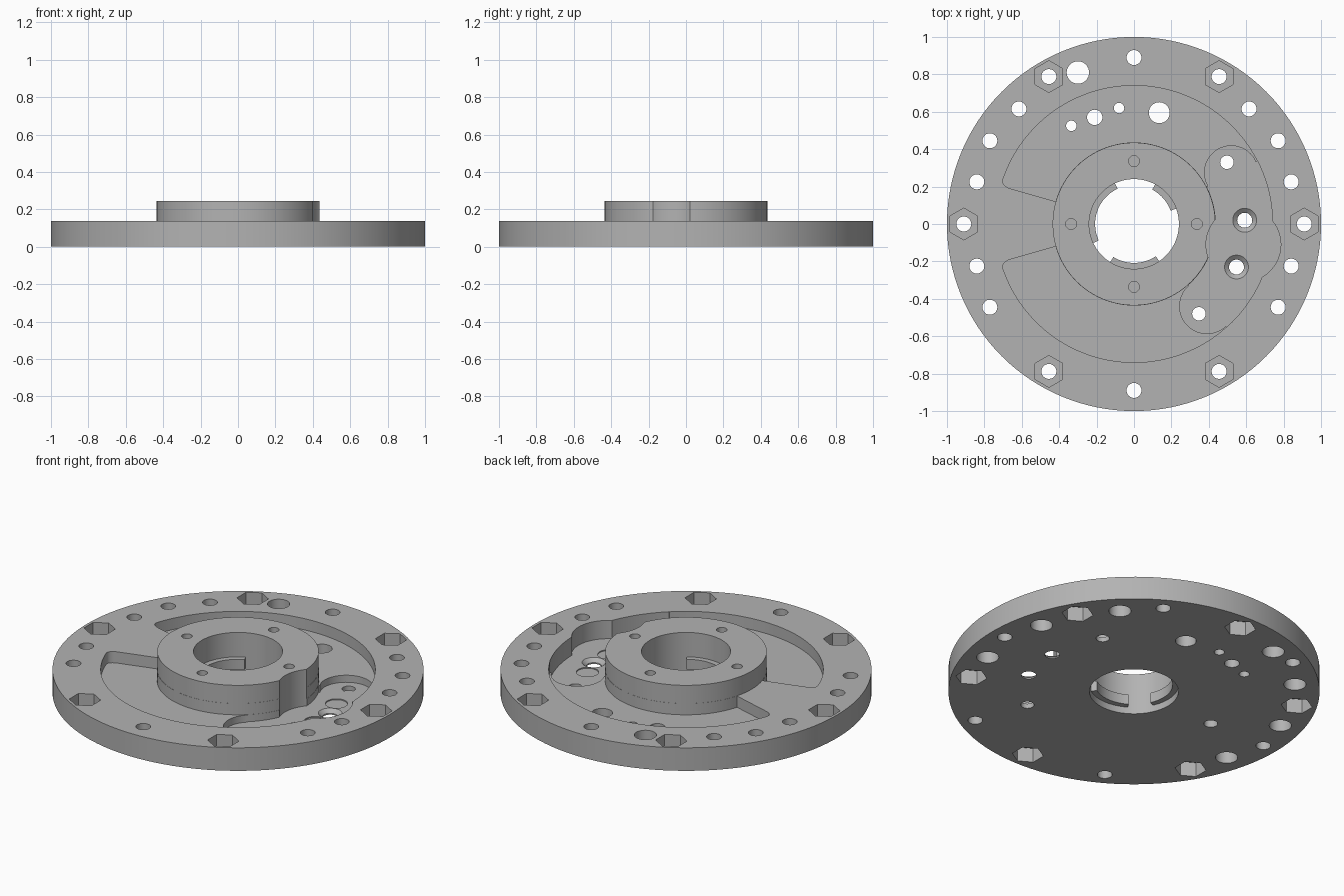
import bpy, bmesh
from math import sin, cos, pi, radians

cube = bpy.data.objects.get("Cube")
if cube:
    bpy.data.objects.remove(cube, do_unlink=True)

grey = bpy.data.materials.new("plain grey")
grey.use_nodes = True
colour = (0.45, 0.45, 0.45, 1)
grey.diffuse_color = colour
grey.node_tree.nodes["Principled BSDF"].inputs["Base Color"].default_value = colour

TOP, HUB_TOP, FLOOR, KIDNEY = 0.137, 0.245, 0.07, 0.028
HUB_R, POCKET_R = 0.435, 0.74


def circle(x, y, r, n=32, turn=0):
    return [(x + r * cos(turn + 2 * pi * i / n), y + r * sin(turn + 2 * pi * i / n)) for i in range(n)]


def hexagon(x, y):
    return circle(x, y, 0.085, 6, pi / 6)


def sector(r0, r1, a0, a1, n=96):
    angles = [radians(a0 + (a1 - a0) * i / n) for i in range(n + 1)]
    return ([(r1 * cos(a), r1 * sin(a)) for a in angles]
            + [(r0 * cos(a), r0 * sin(a)) for a in reversed(angles)])


def polar(r, degrees):
    return [(r * cos(radians(d)), r * sin(radians(d))) for d in degrees]


def prisms(name, outlines, z0, z1, taper=1.0):
    """One mesh of upright prisms; taper scales each lower end about its centre."""
    bm = bmesh.new()
    for pts in outlines:
        cx = sum(p[0] for p in pts) / len(pts)
        cy = sum(p[1] for p in pts) / len(pts)
        low = [bm.verts.new((cx + (x - cx) * taper, cy + (y - cy) * taper, z0)) for x, y in pts]
        high = [bm.verts.new((x, y, z1)) for x, y in pts]
        bm.faces.new(low[::-1])
        bm.faces.new(high)
        for i in range(len(pts)):
            j = (i + 1) % len(pts)
            bm.faces.new((low[i], low[j], high[j], high[i]))
    mesh = bpy.data.meshes.new(name)
    bm.to_mesh(mesh)
    bm.free()
    obj = bpy.data.objects.new(name, mesh)
    bpy.context.collection.objects.link(obj)
    mesh.materials.append(grey)
    return obj


def combine(body, tool, operation="DIFFERENCE"):
    bpy.context.view_layer.objects.active = body
    mod = body.modifiers.new("shape", "BOOLEAN")
    mod.operation, mod.solver, mod.object = operation, "EXACT", tool
    bpy.ops.object.modifier_apply(modifier=mod.name)
    bpy.data.objects.remove(tool, do_unlink=True)


def cut(outlines, z0, z1, taper=1.0):
    combine(plate, prisms("cutter", outlines, z0, z1, taper))


# Round plate with the raised hub
plate = prisms("round_plate", [circle(0, 0, 1, 128)], 0, TOP)
combine(plate, prisms("hub", [circle(0, 0, HUB_R, 128)], 0.05, HUB_TOP), "UNION")

# C-shaped pocket around the hub, with rounded outer corners
pocket = prisms("cutter", [sector(HUB_R + 0.001, POCKET_R, -164, 164, 128)], FLOOR, 0.2)
bm = bmesh.new()
bm.from_mesh(pocket.data)
corners = [e for e in bm.edges
           if abs(e.verts[0].co.z - e.verts[1].co.z) > 0.1
           and e.verts[0].co.xy.length > 0.7 and e.calc_face_angle() > 1]
bmesh.ops.bevel(bm, geom=corners, offset=0.05, segments=6, profile=0.5, affect="EDGES")
bm.to_mesh(pocket.data)
bm.free()
combine(plate, pocket)

# Deeper kidney pocket, its round ends and the lobe that notches the hub
for outline in (sector(HUB_R + 0.002, POCKET_R + 0.001, -48, 27),
                circle(0.52, 0.275, 0.143, 48),
                circle(0.39, -0.44, 0.146, 48),
                circle(0.585, -0.11, 0.2, 64)):
    cut([outline], KIDNEY, 0.4)

# Shallow round seats and countersunk holes in the kidney
cut([circle(x, y, 0.06) for x, y in ((0.55, 0.14), (0.585, -0.11), (0.49, -0.34))], KIDNEY - 0.006, 0.05)
sinks = [(0.592, 0.02), (0.548, -0.23)]
cut([circle(x, y, 0.065) for x, y in sinks], 0.008, KIDNEY + 0.001, 0.62)

# Through holes
rim = polar(0.91, range(0, 360, 60))
lower_rim = polar(0.89, range(30, 360, 60))
bored = polar(0.87, (45, 135, 15, 165, 195, -15))
cut([circle(x, y, 0.04) for x, y in rim + lower_rim + bored + sinks], -0.1, 0.4)
pocket_holes = ((-0.3, 0.81, 0.06), (0.135, 0.595, 0.056), (-0.21, 0.57, 0.041), (-0.08, 0.62, 0.028),
                (-0.335, 0.525, 0.028), (0.497, 0.33, 0.036), (0.347, -0.48, 0.036))
cut([circle(*hole) for hole in pocket_holes], -0.1, 0.4)

# Hexagonal nut recesses from above and below, round counterbores from below
cut([hexagon(x, y) for x, y in rim], 0.05, 0.3)
cut([hexagon(x, y) for x, y in lower_rim], -0.1, 0.085)
cut([circle(x, y, 0.06) for x, y in bored], -0.1, 0.085)
cut([circle(-0.54, 0, 0.037)], -0.1, 0.09)

# Blind screw holes in the hub and the central bore
cut([circle(x, y, 0.029) for x, y in polar(0.336, range(0, 360, 90))], 0.1, 0.4)
cut([circle(0, 0, 0.24, 96)], -0.1, 0.4)

# Low tabs inside the bore
tabs = prisms("tabs", [sector(0.208, 0.25, a, b, 24) for a, b in ((20, 62), (115, 205), (238, 304))], 0.04, 0.1)
combine(plate, tabs, "UNION")

# Smooth walls with sharp edges
bpy.ops.object.select_all(action="DESELECT")
plate.select_set(True)
bpy.context.view_layer.objects.active = plate
bpy.ops.object.shade_smooth_by_angle(angle=radians(30))
